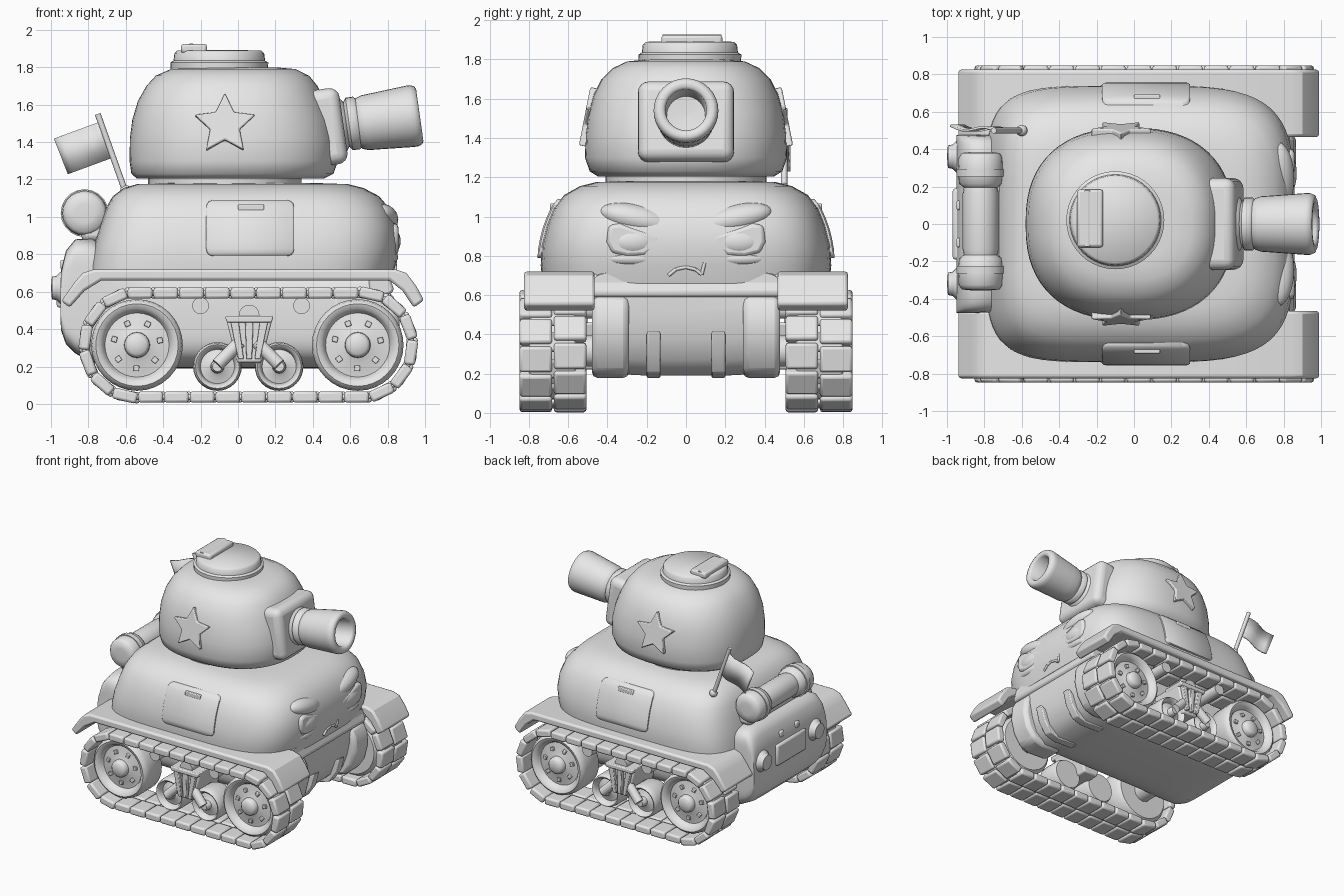
import bpy, bmesh, math
from mathutils import Vector, Matrix

if "Cube" in bpy.data.objects:
    bpy.data.objects.remove(bpy.data.objects["Cube"])

grey = bpy.data.materials.new("plain_grey")
grey.diffuse_color = (0.8, 0.8, 0.8, 1)
grey.use_nodes = True
grey.node_tree.nodes["Principled BSDF"].inputs["Base Color"].default_value = grey.diffuse_color


def finish(name, bm, bevel=0, angle=40, segs=2):
    bmesh.ops.remove_doubles(bm, verts=bm.verts, dist=1e-5)
    bmesh.ops.recalc_face_normals(bm, faces=bm.faces)
    me = bpy.data.meshes.new(name)
    bm.to_mesh(me)
    bm.free()
    me.materials.append(grey)
    me.shade_smooth()
    me.set_sharp_from_angle(angle=math.radians(angle))
    ob = bpy.data.objects.new(name, me)
    bpy.context.collection.objects.link(ob)
    if bevel:
        m = ob.modifiers.new("bevel", 'BEVEL')
        m.width, m.segments, m.limit_method = bevel, segs, 'ANGLE'
        m.angle_limit = math.radians(35)
    return ob


def add_box(bm, c, size, rot=None):
    m = Matrix.Translation(c) @ (rot or Matrix()) @ Matrix.Diagonal((*size, 1))
    bmesh.ops.create_cube(bm, size=1, matrix=m)


def box(name, c, size, bevel=0.01, rot=None, segs=2):
    bm = bmesh.new()
    add_box(bm, c, size, rot)
    return finish(name, bm, bevel, segs=segs)


def prism(name, pts, a, b, bevel=0.01, axis='Y'):
    """Extrude an (x, z) outline along y, or a (y, z) outline along x."""
    put = (lambda p, t: (p[0], t, p[1])) if axis == 'Y' else (lambda p, t: (t, p[0], p[1]))
    bm = bmesh.new()
    r0, r1 = ([bm.verts.new(put(p, t)) for p in pts] for t in (a, b))
    n = len(pts)
    for i in range(n):
        j = (i + 1) % n
        bm.faces.new((r0[i], r0[j], r1[j], r1[i]))
    bm.faces.new(r0)
    bm.faces.new(r1)
    return finish(name, bm, bevel, angle=30)


def loft(name, rings):
    """Stack outlines, ring i being a list of points."""
    bm = bmesh.new()
    vr = [[bm.verts.new(p) for p in r] for r in rings]
    n = len(rings[0])
    for r0, r1 in zip(vr, vr[1:]):
        for i in range(n):
            j = (i + 1) % n
            bm.faces.new((r0[i], r0[j], r1[j], r1[i]))
    bm.faces.new(vr[0])
    bm.faces.new(vr[-1])
    return finish(name, bm, angle=50)


def oval(z, x0, x1, hy, front, rear, n=64):
    """Rounded outline with its own squareness at the front and rear."""
    pts = []
    for i in range(n):
        c, s = math.cos(2 * math.pi * i / n), math.sin(2 * math.pi * i / n)
        e = 2 / (front if c > 0 else rear)
        pts.append(((x0 + x1) / 2 + (x1 - x0) / 2 * math.copysign(abs(c) ** e, c),
                    hy * math.copysign(abs(s) ** e, s), z))
    return pts


def lathe(name, prof, origin, axis, n=28):
    q = Vector(axis).to_track_quat('Z', 'Y')
    o = Vector(origin)
    return loft(name, [[o + q @ Vector((max(r, 1e-3) * math.cos(2 * math.pi * i / n),
                                        max(r, 1e-3) * math.sin(2 * math.pi * i / n), h))
                        for i in range(n)] for r, h in prof])


def rod(name, a, b, r, n=12):
    d = Vector(b) - Vector(a)
    return lathe(name, [(r, 0), (r, d.length)], a, d, n)


def blob(name, c, size, rot=None):
    bm = bmesh.new()
    m = Matrix.Translation(c) @ (rot or Matrix()) @ Matrix.Diagonal((*size, 1))
    bmesh.ops.create_uvsphere(bm, u_segments=24, v_segments=14, radius=1, matrix=m)
    return finish(name, bm, angle=60)


# Upper hull
HULL = [(.66, -.80, .82, .73), (.75, -.79, .845, .74), (.85, -.77, .86, .735), (.95, -.74, .85, .71),
        (1.04, -.71, .815, .675), (1.11, -.67, .755, .62), (1.155, -.61, .67, .54),
        (1.175, -.54, .59, .46), (1.18, -.4, .45, .34)]
loft("upper_hull", [oval(*r, 4, 5.2) for r in HULL])

# Lower hull: rounded cross-sections (x, bottom, top, squareness) from tail to nose
TUB = [(-.95, .45, .64, 8), (-.945, .39, .72, 8), (-.92, .32, .82, 8), (-.87, .27, .88, 8), (-.78, .22, .885, 7),
       (-.65, .195, .8, 5), (-.4, .19, .74, 4), (.4, .19, .74, 4), (.66, .19, .74, 5), (.75, .27, .74, 6),
       (.79, .38, .74, 6), (.815, .5, .72, 6)]
loft("lower_hull", [[(x, y, z) for z, y, _ in oval(0, z0, z1, .475, e, e)] for x, z0, z1, e in TUB])
NOSE = [(.815, .6), (.855, .53), (.865, .42), (.835, .3), (.77, .205), (.68, .178), (.5, .185), (.5, .6)]
for s in (-1, 1):
    prism("nose_housing", NOSE, s * .29, s * .48, .03)
    prism("nose_rib", [(x - .03, z) for x, z in NOSE if z < .5], s * .13, s * .2, .008)
prism("nose_lip", [(.79, .73), (.835, .61), (.815, .585), (.7, .57), (.7, .73)], -.48, .48, .015)

# Turret
TURRET = [(1.205, -.54, .46, .45), (1.23, -.57, .51, .49), (1.3, -.58, .535, .515), (1.42, -.578, .53, .51),
          (1.52, -.565, .505, .498), (1.62, -.535, .465, .47), (1.7, -.49, .425, .43), (1.755, -.44, .38, .375),
          (1.79, -.36, .31, .3), (1.8, -.25, .2, .2)]
loft("turret", [oval(*r, 2.4, 2.4) for r in TURRET])
lathe("turret_ring", [(.41, 0), (.41, .06)], (-.07, 0, 1.16), (0, 0, 1), 40)
lathe("hatch", [(.26, 0), (.262, .05), (.245, .06), (.24, .1), (.225, .115), (0, .118)],
      (-.1, .02, 1.775), (0, 0, 1), 40)
box("hatch_handle", (-.235, .03, 1.9), (.14, .31, .05), .015)
rod("hatch_hinge", (-.25, -.12, 1.902), (-.25, .18, 1.902), .026)

# Gun and mantlet
box("mantlet", (.475, 0, 1.48), (.18, .49, .41), .055, Matrix.Rotation(math.radians(-8), 4, 'Y'), 4)
AIM = (.34, 0, .048)
lathe("gun_neck", [(.16, 0), (.15, .05), (.12, .07), (.142, .085), (.142, .125), (.115, .15)],
      (.51, 0, 1.485), AIM)
lathe("gun_barrel", [(0, -.03), (.11, -.02), (.138, .01), (.148, .04), (.152, .1), (.165, .28), (.165, .305),
                     (.155, .328), (.14, .335), (.118, .333), (.105, .32), (.098, .12), (0, .11)],
      (.64, 0, 1.498), AIM, 32)


def star(s):
    pts = []
    for i in range(10):
        r, a = (.17, .083)[i % 2], math.pi / 2 + i * math.pi / 5
        pts.append((r * math.cos(a), r * math.sin(a)))
    ob = prism("star", pts, -.03, .03, .008)
    ob.location = (-.07, s * .49, 1.49)
    ob.rotation_euler = (s * math.radians(11), 0, 0)


def hull_y(z):
    for a, b in zip(HULL, HULL[1:]):
        if a[0] <= z <= b[0]:
            return a[3] + (b[3] - a[3]) * (z - a[0]) / (b[0] - a[0])


def disc_bolts(name, c, ring, r, count, s):
    bm = bmesh.new()
    for i in range(count):
        a = 2 * math.pi * i / count + .2
        add_box(bm, (c[0] + ring * math.cos(a), c[1], c[2] + ring * math.sin(a)), (r, .03, r),
                Matrix.Rotation(-a, 4, 'Y'))
    finish(name, bm, .004)


def wheel(name, x, z, r, s, w):
    lathe(name, [(0, 0), (r * .9, 0), (r, .03), (r, w - .05), (r * .97, w - .015), (r * .9, w), (r * .8, w - .008),
                 (r * .74, w - .03), (r * .7, w - .05), (r * .4, w - .04), (r * .28, w - .03),
                 (r * .27, w), (r * .2, w + .018), (0, w + .018)],
          (x, s * .54, z), (0, s, 0), 32)


# Track path: two straights and two half circles
XA, XB, ZC, R = -.54, .65, .315, .278
LEN, ARC = XB - XA, math.pi * R


def track_at(d):
    d %= 2 * (LEN + ARC)
    if d < LEN:
        return XA + d, ZC + R, 0
    if d < LEN + ARC:
        a = (d - LEN) / R
        return XB + R * math.sin(a), ZC + R * math.cos(a), a
    if d < 2 * LEN + ARC:
        return XB - (d - LEN - ARC), ZC - R, math.pi
    a = (d - 2 * LEN - ARC) / R
    return XA - R * math.sin(a), ZC - R * math.cos(a), math.pi + a


for s in (-1, 1):
    star(s)
    # Fender with sloping ends
    prism("fender", [(-.945, .55), (-.87, .655), (-.83, .7), (-.77, .72), (.84, .72), (.9, .7), (.95, .635),
                     (.995, .555), (.94, .515), (.88, .605), (.81, .66), (-.73, .66), (-.82, .605),
                     (-.9, .515)], s * .465, s * .825, .015)
    # Side hatch following the hull wall, with rounded corners
    rows = [(.79, .035), (.797, .015), (.81, .004), (.83, 0)] + [(.83 + .055 * i, 0) for i in range(1, 4)]
    rows += [(1.05, 0), (1.07, .004), (1.083, .015), (1.09, .035)]
    loft("side_hatch", [[(x, s * (hull_y(z) + d), z) for x, d in
                         ((-.17 + i, -.03), (-.17 + i, .01), (-.16 + i, .018), (.29 - i, .018),
                          (.3 - i, .01), (.3 - i, -.03))] for z, i in rows])
    box("side_hatch_handle", (.07, s * .662, 1.05), (.14, .06, .035), .006)
    # Track shoes in two rows with connecting links
    count = 30
    pitch = 2 * (LEN + ARC) / count
    bm = bmesh.new()
    for i in range(count):
        for y, off, size in ((.59, 0, (.132, .165, .06)), (.765, .12, (.132, .165, .06)),
                             (.68, .5, (.1, .24, .03))):
            x, z, a = track_at((i + off) * pitch)
            add_box(bm, (x, s * y, z), size, Matrix.Rotation(a, 4, 'Y'))
    finish("track", bm, .014)
    # Road wheels
    for x in (XA, XB - .01):
        wheel("drive_wheel", x, ZC, .245, s, .24)
        disc_bolts("wheel_bolts", (x, s * .737, ZC), .125, .03, 7, s)
        rod("axle", (x, s * .4, ZC), (x, s * .56, ZC), .08)
    # Bogie with two small wheels
    for x, k in ((-.11, 1), (.22, -1)):
        wheel("bogie_wheel", x, .2, .13, s, .2)
        rod("bogie_arm", (x, s * .765, .21), (x + k * .12, s * .74, .33), .036)
    prism("bogie_bracket", [(-.065, .46), (.185, .46), (.125, .22), (-.005, .22)], s * .45, s * .755, .012)
    for dx in (-.08, 0, .08):
        prism("bogie_rib", [(.06 + dx - .022, .45), (.06 + dx + .022, .45), (.06 + dx * .55 + .015, .24),
                            (.06 + dx * .55 - .015, .24)], s * .74, s * .785, .005)
    prism("bogie_rail", [(-.07, .47), (.19, .47), (.18, .435), (-.06, .435)], s * .6, s * .79, .008)
    rod("bogie_cap", (.06, s * .5, .475), (.06, s * .76, .475), .055, 16)
    for x in (-.2, .34):
        rod("return_roller", (x, s * .46, .525), (x, s * .8, .525), .045, 16)
    # Angry eyes with brows
    EYE = [(.125, .9), (.15, .835), (.21, .8), (.3, .795), (.38, .815), (.405, .87), (.395, .955), (.34, .965),
           (.25, .935)]
    prism("eye", [(s * y, z) for y, z in EYE], .78, .857, .02, 'X')
    blob("eyeball", (.815, s * .27, .87), (.055, .12, .07))
    tilt = Matrix.Rotation(s * math.radians(13), 4, 'X')
    blob("brow", (.765, s * .245, .985), (.092, .2, .075), tilt)
    blob("eye_bag", (.8, s * .275, .785), (.056, .14, .04))
    # Rear lamps
    lathe("rear_lamp", [(.085, 0), (.085, .04), (.065, .06), (.06, .085), (0, .09)],
          (-.91, s * .34 + .02, .62), (-1, 0, 0), 20)
    box("rear_bolt", (-.925, s * .1, .745), (.05, .05, .05), .01)

# Frown
MOUTH = [(-.09, .7), (-.05, .732), (0, .742), (.05, .73), (.08, .705), (.095, .765)]
for a, b in zip(MOUTH, MOUTH[1:]):
    rod("mouth", (.842, *a), (.842, *b), .009, 8)

# Rear plate and bedroll
box("rear_plate", (-.945, 0, .6), (.05, .38, .17), .015)
lathe("bedroll", [(.05, -.37), (.1, -.365), (.118, -.34), (.122, -.27), (.115, -.2), (.09, -.18), (.096, -.15),
                  (.096, .15), (.09, .18), (.115, .2), (.122, .27), (.118, .34), (.1, .365), (.05, .37)],
      (-.82, .015, 1.02), (0, 1, 0), 20)
for y in (-.245, .275):
    rod("bedroll_strap", (-.82, y - .02, 1.02), (-.82, y + .02, 1.02), .128, 20)
box("bedroll_tray", (-.77, .015, .94), (.14, .7, .14), .03)

# Flag on a leaning pole
rod("flag_pole", (-.59, .5, 1.1), (-.75, .5, 1.55), .016)
blob("flag_socket", (-.6, .5, 1.14), (.03, .03, .03))
bm = bmesh.new()
grid = [[bm.verts.new((-.735 - .245 * u / 8 + .075 * v, .5 + .03 * u / 8 + .015 * math.sin(u * .8),
                       1.51 - .09 * u / 8 - .19 * v)) for v in (0, 1)] for u in range(9)]
for p, q in zip(grid, grid[1:]):
    bm.faces.new((p[0], q[0], q[1], p[1]))
finish("flag", bm).modifiers.new("thickness", 'SOLIDIFY').thickness = .012
